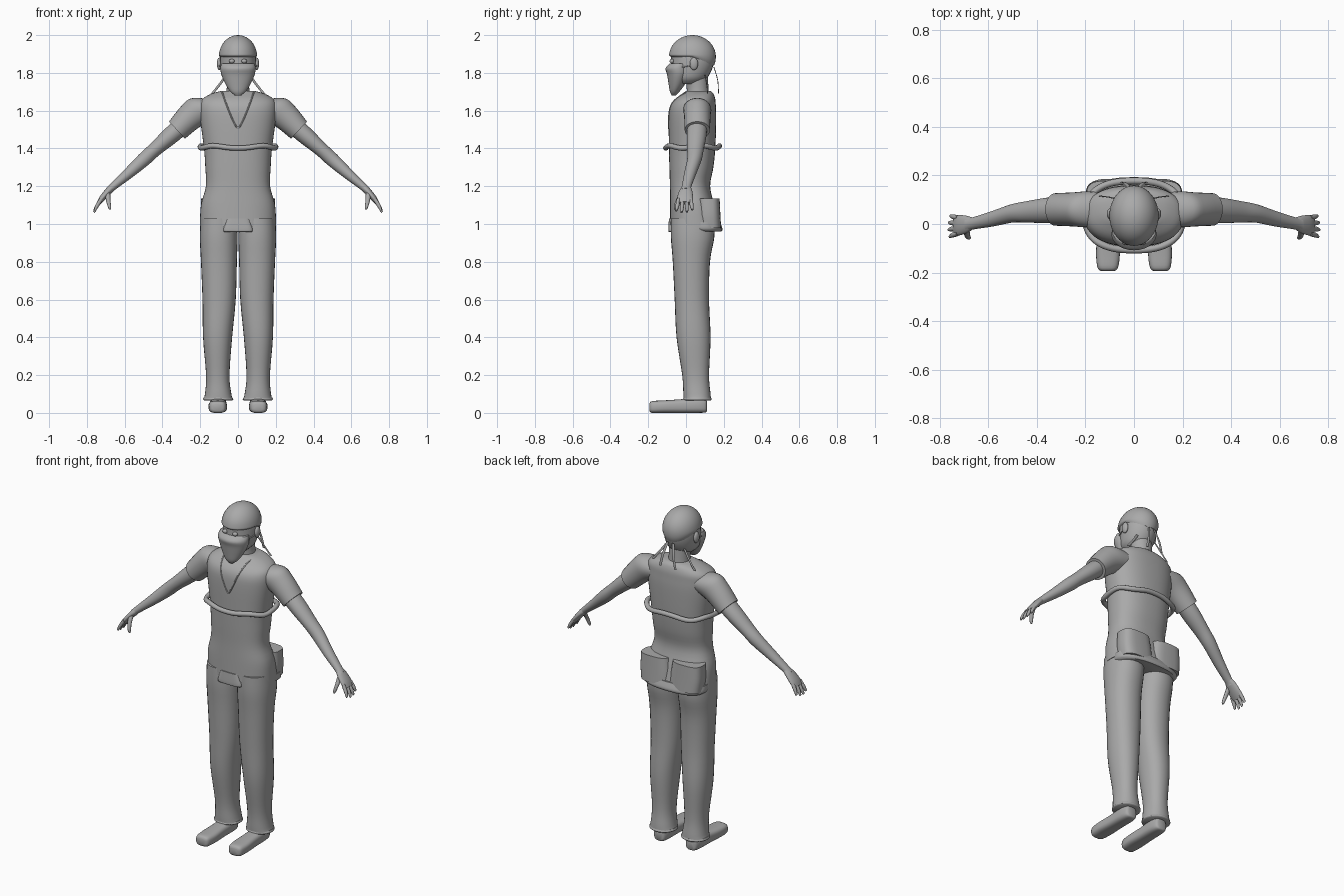
import bpy
import bmesh
import math
from mathutils import Vector
from mathutils.bvhtree import BVHTree

default_cube = bpy.data.objects.get("Cube")
if default_cube:
    bpy.data.objects.remove(default_cube, do_unlink=True)

# One plain material for the whole figure
GREY = (0.4, 0.4, 0.4, 1)
grey = bpy.data.materials.new("plain grey")
grey.use_nodes = True
grey.diffuse_color = GREY
grey.node_tree.nodes["Principled BSDF"].inputs["Base Color"].default_value = GREY

X, Y, Z = Vector((1, 0, 0)), Vector((0, 1, 0)), Vector((0, 0, 1))
SIDES = (("left", 1), ("right", -1))


def finish(name, bm, angle=50):
    """Turn a bmesh into a smooth-shaded object."""
    bmesh.ops.recalc_face_normals(bm, faces=bm.faces)
    mesh = bpy.data.meshes.new(name)
    bm.to_mesh(mesh)
    bm.free()
    mesh.materials.append(grey)
    obj = bpy.data.objects.new(name, mesh)
    bpy.context.collection.objects.link(obj)
    bpy.ops.object.select_all(action="DESELECT")
    obj.select_set(True)
    bpy.context.view_layer.objects.active = obj
    bpy.ops.object.shade_smooth_by_angle(angle=math.radians(angle))
    return obj


def spline(rows, steps):
    """Smoothly refine a list of section rows."""
    result = []
    for i in range(len(rows) - 1):
        before, start = rows[max(i - 1, 0)], rows[i]
        end, after = rows[i + 1], rows[min(i + 2, len(rows) - 1)]
        for k in range(steps):
            t = k / steps
            result.append([
                b + t * (c - a) / 2 + t * t * (a - 2.5 * b + 2 * c - d / 2)
                + t ** 3 * (1.5 * (b - c) + (d - a) / 2)
                for a, b, c, d in zip(before, start, end, after)])
    return result + [list(rows[-1])]


def loft(name, rows, u=X, v=Y, power=2, side=1, sides=28, steps=4):
    """Skin rounded sections (x, y, z, radius along u, radius along v)."""
    bm = bmesh.new()
    rings = []
    for x, y, z, ru, rv in spline(rows, steps):
        ring = []
        for k in range(sides):
            angle = math.tau * k / sides
            c, s = math.cos(angle), math.sin(angle)
            p = (Vector((x, y, z))
                 + u * ru * math.copysign(abs(c) ** (2 / power), c)
                 + v * rv * math.copysign(abs(s) ** (2 / power), s))
            p.x *= side
            ring.append(bm.verts.new(p))
        rings.append(ring)
    for low, high in zip(rings, rings[1:]):
        for k in range(sides):
            n = (k + 1) % sides
            bm.faces.new((low[k], low[n], high[n], high[k]))
    bm.faces.new(rings[0])
    bm.faces.new(rings[-1])
    return finish(name, bm)


def upright(name, rows, **options):
    """Loft from (x, z, front y, back y, half width) rows."""
    return loft(name, [(x, (f + b) / 2, z, w, (b - f) / 2)
                       for x, z, f, b, w in rows], **options)


def ball(name, centre, size):
    bm = bmesh.new()
    bmesh.ops.create_uvsphere(bm, u_segments=28, v_segments=18, radius=1)
    bmesh.ops.scale(bm, vec=size, verts=bm.verts)
    bmesh.ops.translate(bm, vec=centre, verts=bm.verts)
    return finish(name, bm)


def wire(name, points, radius, cyclic=False):
    """Round cord through a list of points."""
    curve = bpy.data.curves.new(name, "CURVE")
    curve.dimensions = "3D"
    curve.bevel_depth = radius
    curve.bevel_resolution = 3
    curve.use_fill_caps = True
    line = curve.splines.new("POLY")
    line.points.add(len(points) - 1)
    for point, p in zip(line.points, points):
        point.co = (*p, 1)
    line.use_cyclic_u = cyclic
    line.use_smooth = True
    curve.materials.append(grey)
    obj = bpy.data.objects.new(name, curve)
    bpy.context.collection.objects.link(obj)


# Shirt body, from hem to collar
shirt = upright("shirt", [
    (0, .99, -.085, .175, .202), (0, 1.1, -.085, .15, .196),
    (0, 1.2, -.085, .128, .17), (0, 1.3, -.088, .145, .173),
    (0, 1.4, -.09, .155, .18), (0, 1.55, -.092, .16, .2),
    (0, 1.62, -.085, .158, .203), (0, 1.66, -.06, .155, .19),
    (0, 1.69, -.02, .145, .14), (0, 1.705, 0, .13, .085)], power=2.4, sides=48)
upright("back_hem", [(0, .96, .01, .188, .185), (0, .975, .0, .193, .2),
                     (0, 1.01, .0, .18, .2)], power=2.4)
loft("front_flap", [(0, -.06, .958, .07, .03), (0, -.06, .968, .08, .034),
                    (0, -.06, 1.03, .06, .03)], power=4)

# Neckline, laid on the chest
tree = BVHTree.FromObject(shirt, bpy.context.evaluated_depsgraph_get())
neckline = []
for k in range(-12, 13):
    t = abs(k) / 12
    hit = tree.ray_cast(Vector((.083 * k / 12, -1, 1.505 + .19 * t ** 1.3)), Y)[0]
    if hit:
        neckline.append(hit)
wire("neckline", neckline, .004)

# Tube around the chest
ring = []
for k in range(96):
    a = math.tau * k / 96
    c, s = math.cos(a), math.sin(a)
    ring.append((.2 * math.copysign(abs(c) ** .8, c),
                 .035 + .142 * math.copysign(abs(s) ** .8, s),
                 1.408 + .006 * math.sin(5 * a)))
wire("chest_tube", ring, .014, True)

# Head, mask and cap
upright("neck", [(0, 1.64, -.01, .13, .075), (0, 1.7, .005, .12, .06),
                 (0, 1.82, -.01, .115, .062)])
upright("head", [(0, 1.74, -.05, .07, .05), (0, 1.77, -.075, .11, .08),
                 (0, 1.82, -.08, .138, .092), (0, 1.87, -.078, .148, .095),
                 (0, 1.92, -.08, .14, .09)])
upright("mask", [(0, 1.68, -.075, -.055, .015), (0, 1.7, -.085, -.035, .04),
                 (0, 1.74, -.092, -.005, .066), (0, 1.79, -.1, .02, .088),
                 (0, 1.825, -.108, .025, .093), (0, 1.85, -.085, .02, .088)])
cap_rows = []
for k in range(11):
    a = math.radians(-24 + 11.2 * k)
    r = math.cos(a)
    # The rim is tilted so that it sits lower behind the head
    cap_rows.append((0, .034, 1.886 + .114 * math.sin(a), .101 * r, .124 * r))
cap = loft("cap", cap_rows, sides=40, steps=2)
for vert in cap.data.vertices:
    if vert.co.z < 1.9:
        drop = min(1, (1.9 - vert.co.z) / .06)
        vert.co.z += drop * (.045 if vert.co.y < .03 else .045 - .4 * (vert.co.y - .03))
ball("cap_button", (0, .034, 1.997), (.008, .008, .003))

for label, side in SIDES:
    ball(label + "_eye", (side * .033, -.074, 1.862), (.015, .013, .012))
    ball(label + "_ear", (side * .099, .042, 1.848), (.013, .022, .033))
    wire(label + "_mask_cord", [(side * .088, -.02, 1.83), (side * .099, .02, 1.838),
                                (side * .1, .06, 1.85)], .003)
    # Flat ties hanging behind the cap and the neck
    for part, tie in (("cap_tie", [(.018, .148, 1.83), (.035, .168, 1.76), (.05, .172, 1.69)]),
                      ("neck_tie", [(.06, .1, 1.79), (.1, .11, 1.735), (.138, .115, 1.688)])):
        loft(label + "_" + part, [(*p, .008, .002) for p in tie], side=side, sides=8)

    # Pockets flaring out at the back of the hip
    upright(label + "_pocket", [(.095, .98, .06, .186, .096), (.1, 1.05, .06, .182, .098),
                                (.105, 1.135, .06, .178, .09)], side=side, power=3)

    # Trouser leg
    upright(label + "_trouser_leg", [
        (.105, .07, -.012, .132, .078), (.105, .1, -.014, .13, .07),
        (.107, .2, -.02, .122, .062), (.108, .4, -.05, .13, .077),
        (.1, .6, -.06, .122, .088), (.101, .8, -.07, .127, .095),
        (.102, .93, -.08, .15, .1), (.102, 1.03, -.08, .15, .095)], side=side, power=2.2)
    loft(label + "_trouser_cuff", [(.105, .06, .066, .074, .07), (.105, .06, .072, .08, .076),
                                   (.105, .06, .082, .076, .072)], side=side)

    # Shoe, lofted from toe to heel
    loft(label + "_shoe", [
        (.108, -.194, .03, .025, .018), (.108, -.18, .031, .042, .031),
        (.107, -.12, .033, .049, .033), (.106, -.03, .036, .045, .036),
        (.105, .06, .04, .044, .04), (.105, .1, .038, .036, .036),
        (.105, .11, .036, .024, .028)], u=X, v=Z, power=3, side=side)

    # Sleeve, arm and hand hang along one slanted line
    across = Vector((.68, 0, .73))
    loft(label + "_sleeve", [
        (.1, .058, 1.61, .07, .07), (.19, .06, 1.605, .083, .074),
        (.25, .06, 1.57, .074, .07), (.323, .06, 1.497, .062, .067)],
        u=across, v=Y, side=side)
    loft(label + "_arm", [
        (.28, .06, 1.535, .05, .052), (.36, .056, 1.465, .046, .052),
        (.44, .05, 1.395, .038, .044), (.5, .044, 1.34, .037, .038),
        (.58, .022, 1.268, .029, .032), (.665, .002, 1.195, .02, .025),
        (.685, -.002, 1.175, .02, .03)], u=across, v=Y, side=side)
    loft(label + "_palm", [
        (.665, .002, 1.195, .018, .024), (.69, -.002, 1.17, .018, .036),
        (.72, -.005, 1.135, .016, .042), (.738, -.006, 1.11, .011, .037)],
        u=across, v=Y, side=side)
    for k, reach in enumerate((.8, .96, 1, .88)):
        y = .026 - .022 * k
        loft(f"{label}_finger_{k + 1}", [
            (.725, y, 1.13, .011, .01), (.725 + .025 * reach, y * 1.15, 1.13 - .04 * reach, .01, .01),
            (.725 + .038 * reach, y * 1.3, 1.13 - .068 * reach, .006, .006)],
            u=across, v=Y, side=side, sides=10)
    loft(label + "_thumb", [
        (.69, -.022, 1.165, .014, .014), (.687, -.044, 1.125, .012, .011),
        (.68, -.056, 1.09, .009, .009), (.677, -.058, 1.076, .004, .004)],
        u=X, v=Y, side=side, sides=10)
